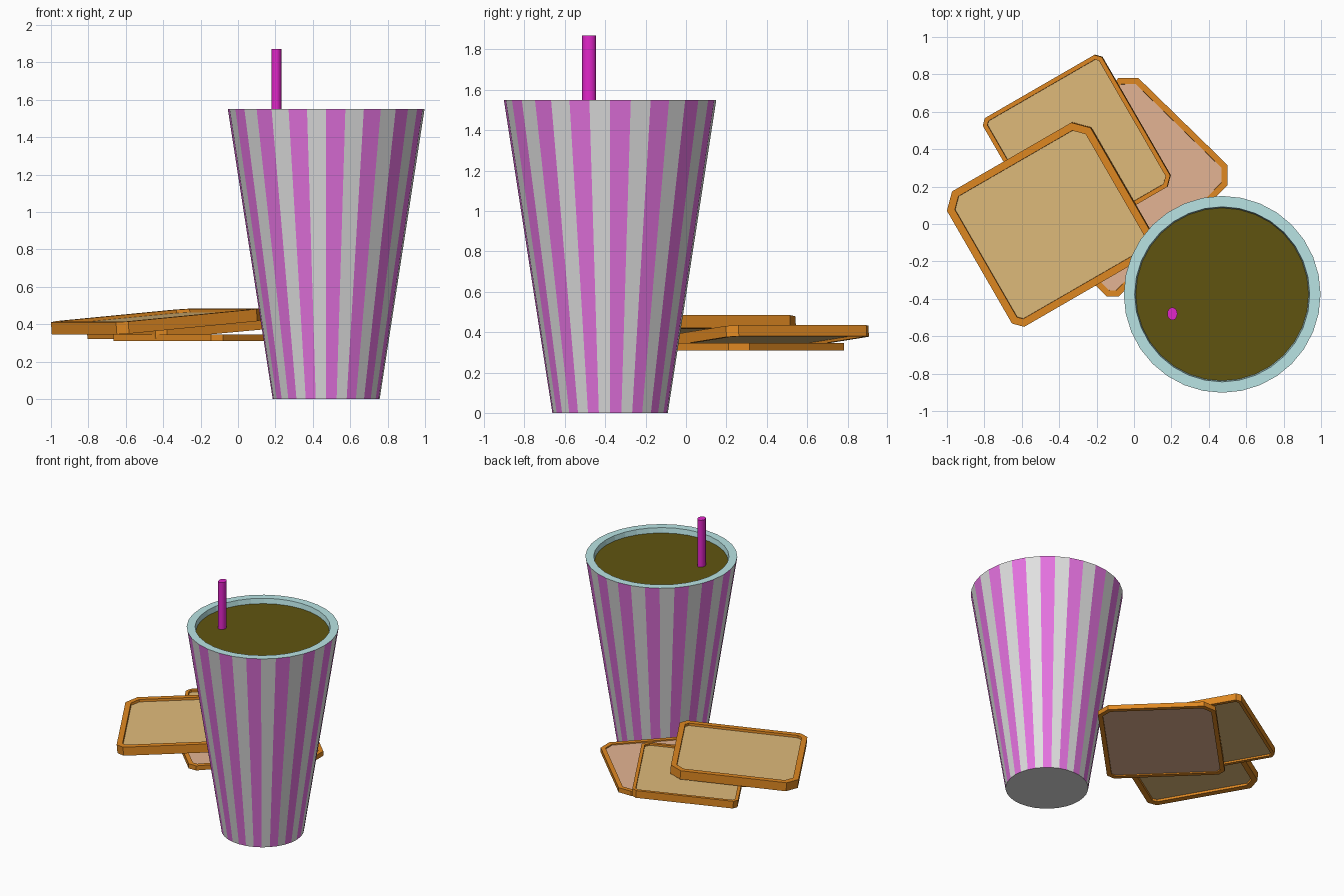
import bpy
import bmesh
import math
from mathutils import Matrix, Vector

if "Cube" in bpy.data.objects:
    bpy.data.objects.remove(bpy.data.objects["Cube"])


def material(name, r, g, b):
    """Flat colour from 0-255 display values."""
    lin = [(c / 255 / 12.92) if c < 10 else ((c / 255 + 0.055) / 1.055) ** 2.4 for c in (r, g, b)]
    m = bpy.data.materials.new(name)
    m.diffuse_color = (*lin, 1)
    m.use_nodes = True
    m.node_tree.nodes["Principled BSDF"].inputs["Base Color"].default_value = m.diffuse_color
    return m


PAPER = material("pale_grey", 225, 225, 225)
PINK = material("stripe_pink", 230, 115, 225)
LINING = material("pale_blue", 185, 228, 228)
DRINK = material("dark_olive", 96, 84, 16)
STRAW = material("magenta", 226, 38, 202)
CRUST = material("crust_orange", 224, 137, 34)
CRUMB = material("crumb_tan", 224, 187, 123)
ROSY = material("crumb_rosy", 228, 180, 147)


def finish(bm, name, mats):
    bmesh.ops.recalc_face_normals(bm, faces=bm.faces)
    me = bpy.data.meshes.new(name)
    bm.to_mesh(me)
    bm.free()
    for m in mats:
        me.materials.append(m)
    ob = bpy.data.objects.new(name, me)
    bpy.context.collection.objects.link(ob)
    return ob


CUP_X, CUP_Y, SIDES = 0.4715, -0.376, 32


# Striped cup: a turned profile, with alternate outer panels in pink
def cup():
    profile = [(0.286, 0), (0.526, 1.55), (0.468, 1.55), (0.235, 0.06)]
    bm = bmesh.new()
    rings = []
    for r, z in profile:
        ring = []
        for k in range(SIDES):
            a = -math.pi / 2 + 2 * math.pi * k / SIDES
            ring.append(bm.verts.new((r * math.cos(a), r * math.sin(a), z)))
        rings.append(ring)
    for i in range(len(rings) - 1):
        lo, hi = rings[i], rings[i + 1]
        for k in range(SIDES):
            n = (k + 1) % SIDES
            f = bm.faces.new((lo[k], lo[n], hi[n], hi[k]))
            f.material_index = 2 if i else (k + 1) % 2
    bm.faces.new(rings[0])
    bm.faces.new(rings[-1]).material_index = 2
    ob = finish(bm, "cup", [PAPER, PINK, LINING])
    ob.location = (CUP_X, CUP_Y, 0)


cup()

# Drink surface
bm = bmesh.new()
bmesh.ops.create_circle(bm, cap_ends=True, segments=64, radius=0.4625)
drink = finish(bm, "drink", [DRINK])
drink.location = (CUP_X, CUP_Y, 1.512)
for v in drink.data.polygons:
    if v.normal.z < 0:
        drink.data.flip_normals()

# Straw, slightly oval
bpy.ops.mesh.primitive_cylinder_add(vertices=16, radius=1, depth=0.67, location=(0.205, -0.48, 1.535))
straw = bpy.context.object
straw.name = "straw"
straw.data.transform(Matrix.Diagonal((0.027, 0.034, 1, 1)))
straw.data.materials.append(STRAW)
bpy.ops.object.shade_smooth_by_angle()


# Bread slice: slab with clipped corners and a sunken crumb on both faces
def slice_of_bread(name, centre, size, thick, turn, tilt, clip_back, clip_front, rim, sink, crumb):
    w, h = size[0] / 2, size[1] / 2
    f, b = clip_front, clip_back
    outline = [(-w + f, -h), (w - f, -h), (w, -h + f), (w, h - b),
               (w - b, h), (-w + b, h), (-w, h - b), (-w, -h + f)]
    bm = bmesh.new()
    base = bm.faces.new([bm.verts.new((x, y, -thick / 2)) for x, y in outline])
    ext = bmesh.ops.extrude_face_region(bm, geom=[base], use_keep_orig=True)
    verts = [g for g in ext["geom"] if isinstance(g, bmesh.types.BMVert)]
    bmesh.ops.translate(bm, verts=verts, vec=Vector((0, 0, thick)))
    bmesh.ops.recalc_face_normals(bm, faces=bm.faces)
    bm.normal_update()
    for face in [p for p in bm.faces if abs(p.normal.z) > 0.9]:
        bmesh.ops.inset_individual(bm, faces=[face], thickness=rim)
        bmesh.ops.inset_individual(bm, faces=[face], thickness=0.001, depth=-sink)
        face.material_index = 1
    ob = finish(bm, name, [CRUST, crumb])
    ob.matrix_world = (Matrix.Translation(centre) @ Matrix.Rotation(math.radians(turn), 4, "Z")
                       @ Matrix.Rotation(-math.radians(tilt), 4, "Y"))


slice_of_bread("bottom_slice", (-0.072, 0.207, 0.3275), (0.817, 0.954), 0.035,
               -44.3, 0, 0.075, 0.045, 0.035, 0.008, ROSY)
slice_of_bread("middle_slice", (-0.302, 0.387, 0.3775), (0.737, 0.806), 0.055,
               30, 4.6, 0.03, 0.045, 0.025, 0.014, CRUMB)
slice_of_bread("top_slice", (-0.447, 0.0045, 0.415), (0.89, 0.82), 0.065,
               30, 4.8, 0.076, 0.048, 0.043, 0.018, CRUMB)
